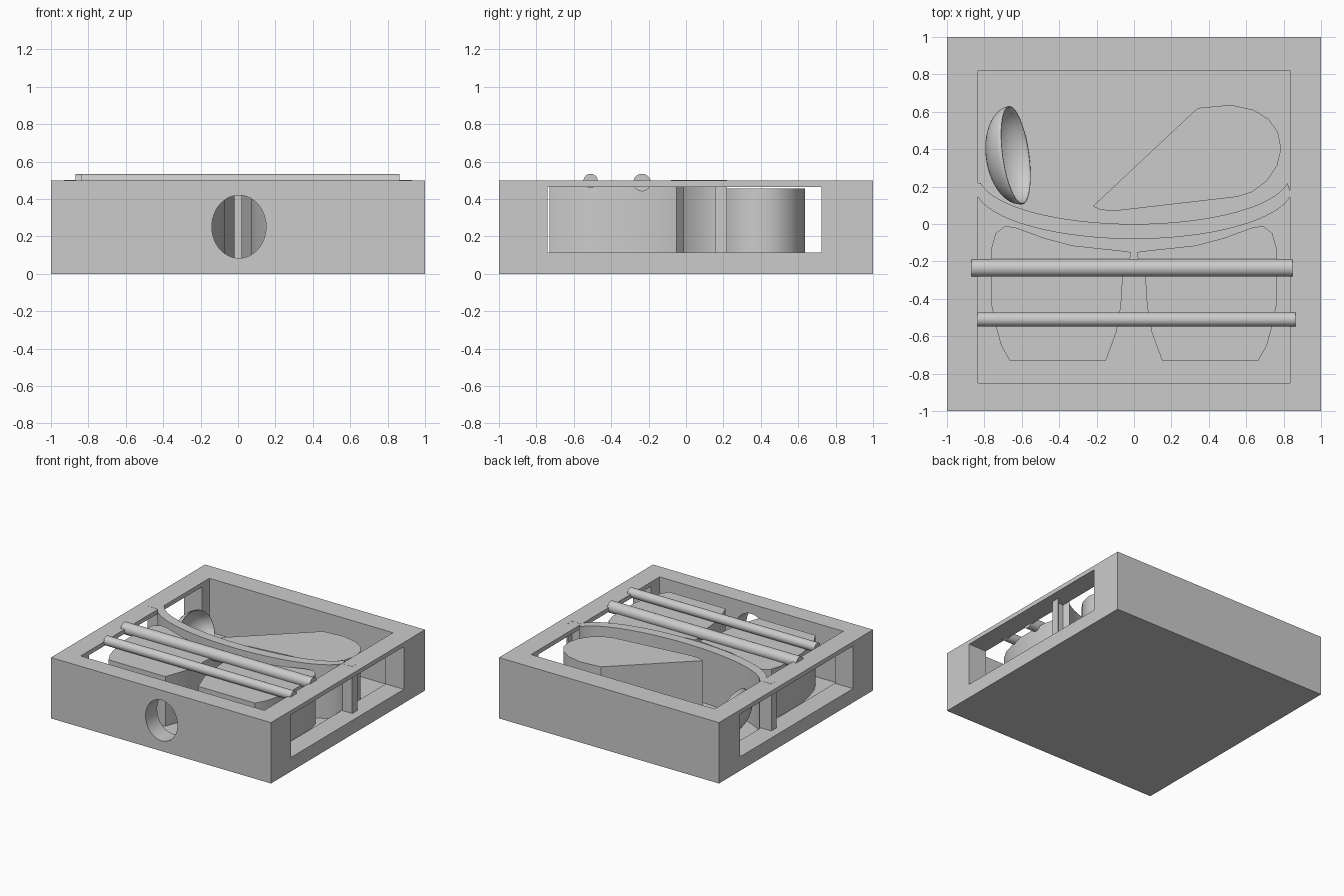
import bpy, bmesh, math
from mathutils import Matrix

if "Cube" in bpy.data.objects:
    bpy.data.objects.remove(bpy.data.objects["Cube"])

FLOOR = 0.06

grey = bpy.data.materials.new("plain_grey")
grey.use_nodes = True
colour = (0.6, 0.6, 0.6, 1)
grey.diffuse_color = colour
grey.node_tree.nodes["Principled BSDF"].inputs["Base Color"].default_value = colour


def add_object(name, bm, smooth=False):
    bmesh.ops.recalc_face_normals(bm, faces=bm.faces)
    mesh = bpy.data.meshes.new(name)
    bm.to_mesh(mesh)
    bm.free()
    mesh.materials.append(grey)
    ob = bpy.data.objects.new(name, mesh)
    bpy.context.collection.objects.link(ob)
    bpy.ops.object.select_all(action='DESELECT')
    ob.select_set(True)
    bpy.context.view_layer.objects.active = ob
    if smooth:
        bpy.ops.object.shade_smooth_by_angle(angle=math.radians(35))
    return ob


def box(name, low, high):
    bm = bmesh.new()
    size = [h - l for l, h in zip(low, high)]
    mid = [(h + l) / 2 for l, h in zip(low, high)]
    bmesh.ops.create_cube(bm, size=1, matrix=Matrix.Translation(mid) @ Matrix.Diagonal((*size, 1)))
    return add_object(name, bm)


def prism(name, outline, bottom, top, smooth=True):
    bm = bmesh.new()
    face = bm.faces.new([bm.verts.new((x, y, bottom)) for x, y in outline])
    up = bmesh.ops.extrude_face_region(bm, geom=[face])
    verts = [v for v in up["geom"] if isinstance(v, bmesh.types.BMVert)]
    bmesh.ops.translate(bm, verts=verts, vec=(0, 0, top - bottom))
    return add_object(name, bm, smooth)


def cylinder(name, matrix, radius, depth, sides=48):
    bm = bmesh.new()
    bmesh.ops.create_cone(bm, cap_ends=True, segments=sides, radius1=radius,
                          radius2=radius, depth=depth, matrix=matrix)
    return add_object(name, bm, True)


def cut(target, cutter):
    cutter.hide_render = True
    mod = target.modifiers.new("cut", 'BOOLEAN')
    mod.operation, mod.solver, mod.object = 'DIFFERENCE', 'EXACT', cutter
    bpy.context.view_layer.objects.active = target
    bpy.ops.object.modifier_apply(modifier=mod.name)
    bpy.data.objects.remove(cutter)


# Open tray with side windows and a round front hole
tray = box("tray", (-1, -1, 0), (1, 1, 0.5))
cut(tray, box("cavity_cutter", (-0.835, -0.85, FLOOR), (0.835, 0.82, 0.7)))
cut(tray, box("window_cutter", (-1.2, -0.74, 0.115), (1.2, 0.725, 0.465)))
hole = (Matrix.Translation((0.005, -0.95, 0.252)) @ Matrix.Diagonal((0.145, 1, 0.168, 1))
        @ Matrix.Rotation(math.pi / 2, 4, 'X'))
cut(tray, cylinder("hole_cutter", hole, 1, 0.4))
bpy.ops.object.select_all(action='DESELECT')
tray.select_set(True)
bpy.context.view_layer.objects.active = tray
bpy.ops.object.shade_smooth_by_angle(angle=math.radians(30))

# Curved partition across the tray
N = 32


def arc(half, low, high):
    angles = [math.pi * (i / N - 0.5) * 0.9 for i in range(N + 1)]
    s, c = math.sin(angles[-1]), math.cos(angles[-1])
    return [(half * math.sin(a) / s, low + (high - low) * (1 - math.cos(a)) / (1 - c))
            for a in angles]


upper = arc(0.82, 0.0, 0.22)
lower = arc(0.84, -0.08, 0.155)
prism("partition", lower + upper[::-1], FLOOR, 0.501)

# Hooks that hold the partition in the side walls
box("left_hook_bar", (0.835, 0.155, FLOOR), (0.93, 0.165, 0.501))
box("left_hook_end", (0.92, 0.155, FLOOR), (0.93, 0.22, 0.501))
box("right_hook", (-0.93, 0.155, FLOOR), (-0.82, 0.22, 0.501))

# Pair of front blocks
side = [(0.02, -0.15), (0.05, -0.145), (0.33, -0.115), (0.48, -0.075), (0.63, -0.02),
        (0.69, -0.01), (0.74, -0.05), (0.765, -0.14), (0.765, -0.42), (0.735, -0.56),
        (0.71, -0.65), (0.665, -0.73), (0.15, -0.73), (0.095, -0.58), (0.07, -0.44),
        (0.06, -0.28), (0.02, -0.18)]
for name, sign in (("left_block", 1), ("right_block", -1)):
    prism(name, [(sign * x, y) for x, y in side], FLOOR, 0.468)

# Large rounded wedge behind the partition
wedge = [(-0.22, 0.095), (-0.18, 0.075), (-0.1, 0.07), (0.55, 0.145), (0.63, 0.17),
         (0.71, 0.23), (0.765, 0.31), (0.787, 0.4), (0.77, 0.49), (0.72, 0.56),
         (0.64, 0.61), (0.52, 0.637), (0.34, 0.62)]
prism("wedge", wedge, FLOOR, 0.455)

# Round bars lying across the top
for name, x0, x1, y, r in (("rear_bar", -0.87, 0.848, -0.235, 0.047),
                           ("front_bar", -0.837, 0.863, -0.51, 0.038)):
    place = Matrix.Translation(((x0 + x1) / 2, y, 0.535 - r)) @ Matrix.Rotation(math.pi / 2, 4, 'Y')
    cylinder(name, place, r, x1 - x0, 32)

# Tilted hollow bowl, open towards the middle
bm = bmesh.new()
bmesh.ops.create_uvsphere(bm, u_segments=40, v_segments=24, radius=1)
bmesh.ops.delete(bm, geom=[v for v in bm.verts if v.co.z > 0.01], context='VERTS')
bmesh.ops.transform(bm, verts=bm.verts, matrix=(
    Matrix.Translation((-0.632, 0.368, 0.25)) @ Matrix.Rotation(math.radians(8), 4, 'Z')
    @ Matrix.Rotation(math.radians(-22), 4, 'Y') @ Matrix.Diagonal((0.155, 0.265, 0.19, 1))
    @ Matrix.Rotation(math.pi / 2, 4, 'Y')))
bowl = add_object("bowl", bm, True)
shell = bowl.modifiers.new("shell", 'SOLIDIFY')
shell.thickness = 0.006
